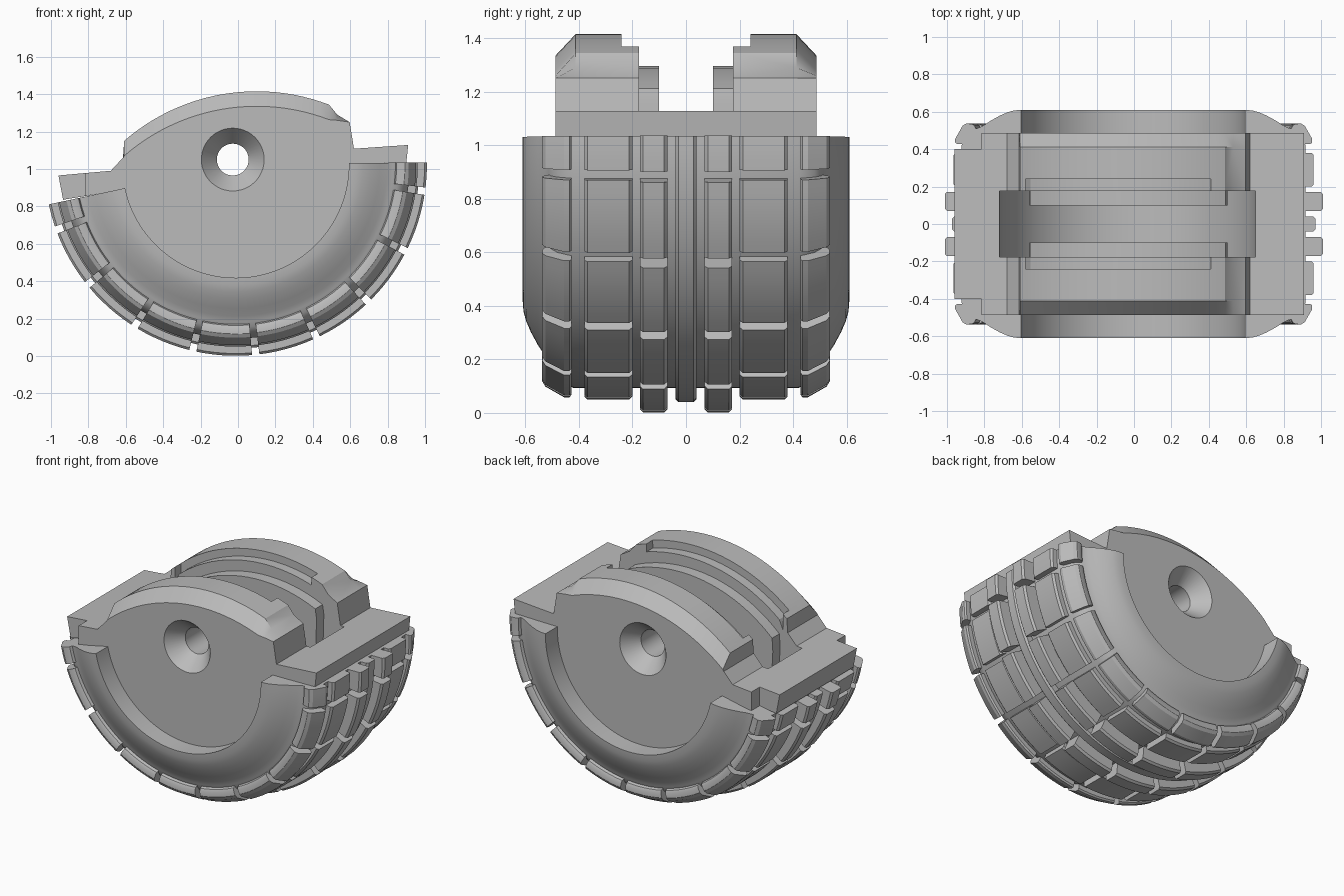
import bpy, bmesh
from math import radians, cos, sin

if "Cube" in bpy.data.objects:
    bpy.data.objects.remove(bpy.data.objects["Cube"])

CX, CZ = -0.012, 1.023          # wheel axis
A0, A1 = -168, 0.7              # kept arc of the tyre, degrees
PITCH, GAP = 19, 2.2            # tread block spacing and gap

grey = bpy.data.materials.new("plain grey")
grey.use_nodes = True
grey.diffuse_color = (0.5, 0.5, 0.5, 1)
grey.node_tree.nodes["Principled BSDF"].inputs["Base Color"].default_value = (0.5, 0.5, 0.5, 1)


def finish(name, bm):
    bmesh.ops.recalc_face_normals(bm, faces=bm.faces)
    mesh = bpy.data.meshes.new(name)
    bm.to_mesh(mesh)
    bm.free()
    mesh.materials.append(grey)
    obj = bpy.data.objects.new(name, mesh)
    bpy.context.collection.objects.link(obj)
    return obj


def add_loft(bm, loops, closed=False):
    """Skin equal-length closed loops of points and cap both ends."""
    rings = [[bm.verts.new(p) for p in loop] for loop in loops]
    n = len(rings[0])
    for a, b in zip(rings, rings[1:]):
        for i in range(n):
            j = (i + 1) % n
            bm.faces.new((a[i], a[j], b[j], b[i]))
    bm.faces.new(rings[0])
    bm.faces.new(rings[-1][::-1])


def add_sweep(bm, profile, a0, a1, step=3):
    """Revolve an (r, y) profile around the wheel axis."""
    n = max(2, round((a1 - a0) / step))
    angles = [radians(a0 + (a1 - a0) * i / n) for i in range(n + 1)]
    add_loft(bm, [[(CX + r * cos(a), y, CZ + r * sin(a)) for r, y in profile] for a in angles])


def prism(name, outline, y0, y1):
    bm = bmesh.new()
    add_loft(bm, [[(x, y, z) for x, z in outline] for y in (y0, y1)])
    return finish(name, bm)


def arc(cx, cz, r, a0, a1, n):
    return [(cx + r * cos(radians(a0 + (a1 - a0) * i / n)),
             cz + r * sin(radians(a0 + (a1 - a0) * i / n))) for i in range(n + 1)]


def cut(target, cutters):
    for c in cutters:
        mod = target.modifiers.new("cut", "BOOLEAN")
        mod.operation, mod.solver, mod.object = "DIFFERENCE", "EXACT", c
        bpy.context.view_layer.objects.active = target
        bpy.ops.object.modifier_apply(modifier=mod.name)


def smooth(obj, angle=28):
    bpy.ops.object.select_all(action="DESELECT")
    obj.select_set(True)
    bpy.context.view_layer.objects.active = obj
    bpy.ops.object.shade_smooth_by_angle(angle=radians(angle))


# Tyre carcass: sidewalls and groove floor
half = [(0.73, 0.3), (0.605, 0.44), (0.605, 0.61), (0.645, 0.607), (0.68, 0.597), (0.72, 0.58),
        (0.77, 0.553), (0.81, 0.527), (0.84, 0.513), (0.87, 0.505), (0.9, 0.48), (0.93, 0.42)]
bm = bmesh.new()
add_sweep(bm, half + [(r, -y) for r, y in reversed(half)], A0, A1, 2)
parts = [finish("tyre_carcass", bm)]


# Tread rows: bevelled profiles, split into blocks by cross grooves
def block(y0, y1, top, b=0.012):
    return [(0.91, y0), (top - b, y0), (top, y0 + b), (top, y1 - b), (top - b, y1), (0.91, y1)]


shoulder = [(0.85, 0.5), (0.86, 0.527), (0.875, 0.535), (0.905, 0.537), (0.925, 0.525),
            (0.965, 0.455), (0.965, 0.435), (0.955, 0.428), (0.9, 0.428)]
rows = {"rib_blocks": block(0.07, 0.172, 1.022), "wide_blocks": block(0.2, 0.38, 0.973),
        "shoulder_blocks": shoulder}
grooves = [-8 - PITCH * i for i in range(9)]
starts = [A0] + [g + GAP / 2 for g in reversed(grooves)]
ends = [g - GAP / 2 for g in reversed(grooves)] + [A1]
for name, profile in rows.items():
    bm = bmesh.new()
    for side in (1, -1):
        for a, b in zip(starts, ends):
            add_sweep(bm, [(r, y * side) for r, y in profile], a, b)
    parts.append(finish(name, bm))
bm = bmesh.new()
add_sweep(bm, block(-0.04, 0.04, 0.983), A0, A1)
parts.append(finish("centre_rib", bm))

# Hub and fender: one outline, its crown chamfered on both faces
CROWN = (0.1, 0.335)
lower = arc(CX, CZ, 0.75, A0, A1, 40)
right = [(0.9, 1.035), (0.91, 1.128), (0.62, 1.108), (0.597, 1.25)]
crown = [(0.53, 1.29)] + arc(*CROWN, 1.08, 69, 131, 24)
left = [(-0.615, 1.06), (-0.68, 0.99), (-0.96, 0.965), (-0.935, 0.835)]
full = lower + right + crown + left
low_crown = [(x, z - min(0.08, 0.03 + max(0, 0.53 - x) * 1.2)) for x, z in crown]
small = lower + right + low_crown + left
bm = bmesh.new()
add_loft(bm, [[(x, y, z) for x, z in o]
              for o, y in ((small, -0.487), (full, -0.412), (full, 0.412), (small, 0.487))])
hub = finish("hub_and_fender", bm)

# Inner cheeks lining the slot
cheeks = []
for side, label in ((-1, "front"), (1, "back")):
    top = arc(*CROWN, 0.96, 66, 133, 20)
    top = [p for p in top if -0.56 < p[0] < 0.5]
    outline = [(0.5, 1.15)] + top + [(-0.56, 0.95)]
    outline += [p for p in arc(CX, CZ, 0.71, 190, 350, 40) if -0.56 < p[0] < 0.5]
    cheeks.append(prism(label + "_cheek", outline, side * 0.1, side * 0.2))

# Cutters: slot, crown ledge, corner notches, countersunk bore
HOLE = (-0.028, 1.05)
slot = prism("slot_cutter", arc(-0.035, 1.05, 0.687, 0, 357, 119), -0.176, 0.176)
ledge_line = [p for p in arc(*CROWN, 1.03, 70, 132, 24) if -0.58 < p[0] < 0.42]
ledge = prism("ledge_cutter", ledge_line + [(-0.58, 1.07), (-0.58, 1.6), (0.42, 1.6)], -0.24, 0.24)
notches = [prism("notch_cutter", [(-1.1, 0.7), (-0.815, 0.7), (-0.815, 1.1), (-1.1, 1.1)],
                 s * 0.4, s * 0.6) for s in (-1, 1)]
bm = bmesh.new()
add_loft(bm, [[(x, y, z) for x, z in arc(*HOLE, r, 0, 352.5, 47)]
              for r, y in ((0.172, -0.5), (0.168, -0.487), (0.085, -0.385),
                           (0.085, 0.385), (0.168, 0.487), (0.172, 0.5))])
bore = finish("bore_cutter", bm)

cut(hub, [slot, ledge] + notches + [bore])
for c in cheeks:
    cut(c, [bore])
for c in [slot, ledge, bore] + notches:
    bpy.data.objects.remove(c)

for obj in parts + [hub] + cheeks:
    smooth(obj)
